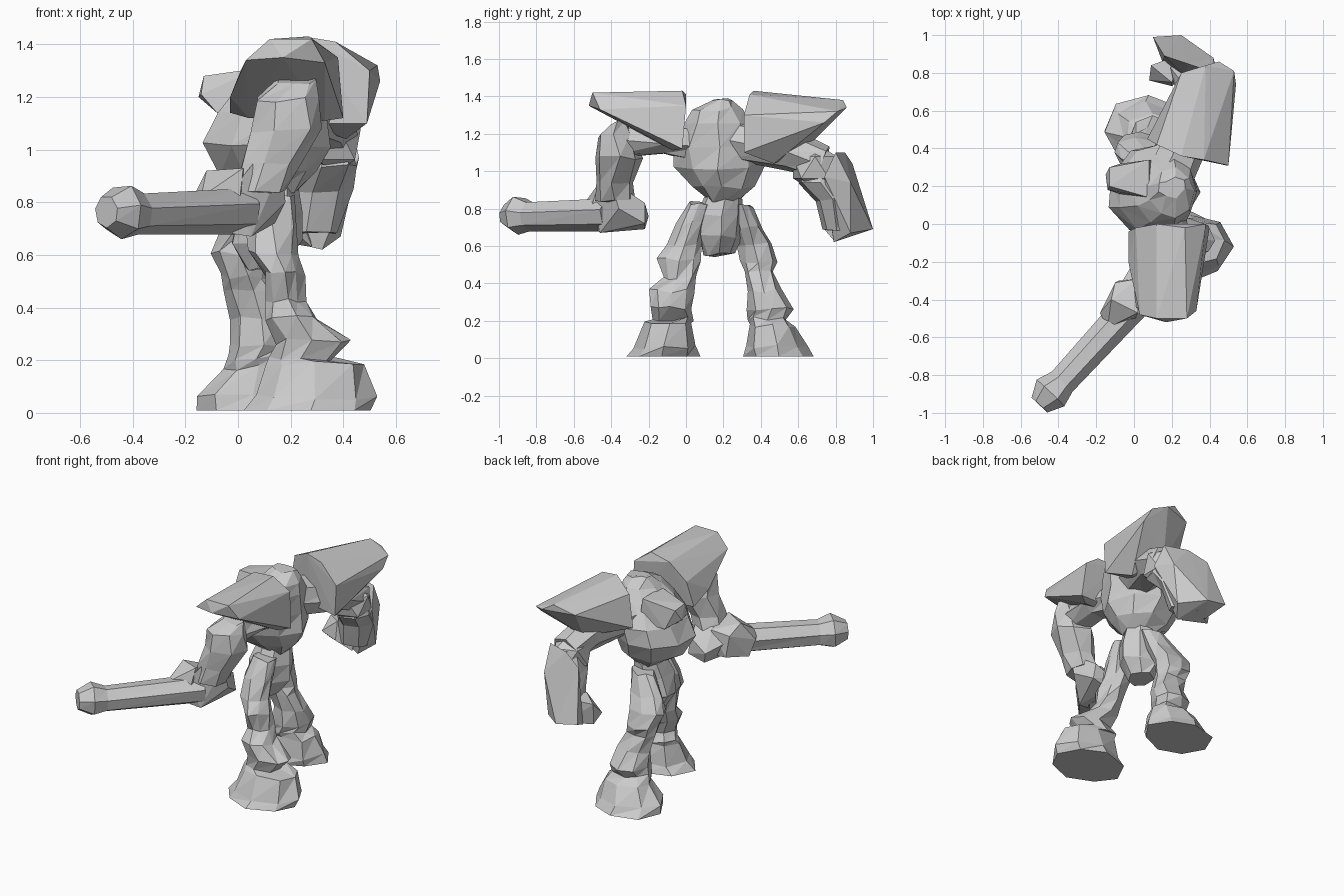
import bpy, bmesh, math, random
from mathutils import Vector, Matrix

random.seed(4)


def finish(bm, name):
    bmesh.ops.recalc_face_normals(bm, faces=bm.faces)
    me = bpy.data.meshes.new(name)
    bm.to_mesh(me)
    bm.free()
    ob = bpy.data.objects.new(name, me)
    bpy.context.collection.objects.link(ob)
    return ob


def loft(name, rings, sides=7, level=False, jitter=0.012, turn=0.0):
    """Skin rings (x, y, z, ra, rb); level keeps the rings horizontal."""
    bm = bmesh.new()
    pts = [Vector(r[:3]) for r in rings]
    loops = []
    for i, r in enumerate(rings):
        if level:
            u, v = Vector((1, 0, 0)), Vector((0, 1, 0))
        else:
            t = (pts[min(i + 1, len(pts) - 1)] - pts[max(i - 1, 0)]).normalized()
            u = t.cross(Vector((0, 0, 1))).normalized()
            v = u.cross(t)
        loop = []
        for k in range(sides):
            a = 2 * math.pi * k / sides + turn
            j = Vector([random.uniform(-jitter, jitter) for _ in range(3)])
            if r[2] < 0.02:
                j.z = 0
            loop.append(bm.verts.new(pts[i] + u * r[3] * math.cos(a) + v * r[4] * math.sin(a) + j))
        loops.append(loop)
    for a, b in zip(loops, loops[1:]):
        for k in range(sides):
            n = (k + 1) % sides
            bm.faces.new((a[k], a[n], b[n]))
            bm.faces.new((a[k], b[n], b[k]))
    bm.faces.new(loops[0])
    bm.faces.new(loops[-1])
    return finish(bm, name)


def hull(name, pts):
    bm = bmesh.new()
    for p in pts:
        bm.verts.new(p)
    res = bmesh.ops.convex_hull(bm, input=bm.verts)
    junk = [e for e in res["geom_interior"] if isinstance(e, bmesh.types.BMVert)]
    bmesh.ops.delete(bm, geom=junk, context="VERTS")
    return finish(bm, name)


def blob(name, c, r):
    bm = bmesh.new()
    bmesh.ops.create_icosphere(bm, subdivisions=1, radius=1,
                               matrix=Matrix.LocRotScale(Vector(c), None, Vector(r)))
    return finish(bm, name)


# Legs with flared feet
loft("right_leg", [
    (0.27, -0.12, 0.01, 0.24, 0.19), (0.29, -0.11, 0.06, 0.23, 0.17),
    (0.30, -0.09, 0.19, 0.19, 0.125), (0.24, -0.07, 0.21, 0.12, 0.10),
    (0.29, -0.08, 0.27, 0.15, 0.11), (0.21, -0.075, 0.36, 0.10, 0.12),
    (0.18, -0.04, 0.43, 0.08, 0.09), (0.17, -0.04, 0.53, 0.075, 0.11),
    (0.14, -0.01, 0.61, 0.09, 0.09), (0.13, 0.03, 0.72, 0.10, 0.08),
    (0.14, 0.07, 0.83, 0.08, 0.06)], 8, True)
loft("left_leg", [
    (0.07, 0.50, 0.01, 0.23, 0.19), (0.06, 0.48, 0.06, 0.22, 0.16),
    (0.09, 0.46, 0.17, 0.15, 0.13), (0.08, 0.44, 0.21, 0.12, 0.10),
    (0.09, 0.45, 0.26, 0.12, 0.12), (0.08, 0.42, 0.36, 0.11, 0.10),
    (0.05, 0.39, 0.46, 0.10, 0.085), (0.03, 0.39, 0.52, 0.10, 0.105),
    (0.01, 0.37, 0.61, 0.12, 0.09), (0.05, 0.34, 0.70, 0.11, 0.07),
    (0.11, 0.30, 0.81, 0.08, 0.05)], 8, True)

# Pelvis and torso
loft("pelvis", [
    (0.10, 0.18, 0.55, 0.07, 0.08), (0.10, 0.18, 0.65, 0.14, 0.12),
    (0.12, 0.18, 0.76, 0.12, 0.13), (0.13, 0.20, 0.86, 0.10, 0.10)], 7, True)
loft("torso", [
    (0.14, 0.20, 0.84, 0.09, 0.09), (0.12, 0.19, 0.91, 0.19, 0.17),
    (0.10, 0.18, 1.02, 0.24, 0.24), (0.12, 0.18, 1.13, 0.21, 0.25),
    (0.17, 0.17, 1.26, 0.17, 0.18), (0.20, 0.17, 1.33, 0.13, 0.13),
    (0.20, 0.19, 1.38, 0.08, 0.05)], 9, True)
hull("head", [
    (-0.14, 0.18, 1.21), (-0.13, 0.20, 1.28), (-0.13, 0.30, 1.27), (-0.15, 0.26, 1.20),
    (-0.08, 0.16, 1.14), (-0.07, 0.32, 1.14), (0.08, 0.14, 1.31), (0.08, 0.34, 1.31),
    (0.10, 0.13, 1.15), (0.10, 0.34, 1.15)])

# Shoulder pads: arched inside, thin lip outside
hull("right_shoulder_pad", [
    (-0.03, -0.04, 1.14), (0.01, -0.02, 1.30), (0.12, 0.0, 1.41), (0.27, -0.02, 1.43),
    (0.38, 0.0, 1.35), (0.40, -0.02, 1.12), (0.33, -0.07, 1.11), (0.04, -0.07, 1.12),
    (-0.03, -0.20, 1.20), (0.03, -0.48, 1.34), (0.12, -0.50, 1.42), (0.17, -0.52, 1.35),
    (0.28, -0.50, 1.42), (0.33, -0.46, 1.33)])
hull("left_shoulder_pad", [
    (0.07, 0.45, 1.16), (0.12, 0.42, 1.36), (0.25, 0.36, 1.43), (0.37, 0.34, 1.41),
    (0.50, 0.31, 1.30), (0.49, 0.31, 1.10), (0.41, 0.47, 1.04), (0.30, 0.36, 1.10),
    (0.30, 0.64, 1.12), (0.25, 0.80, 1.33), (0.38, 0.84, 1.38), (0.45, 0.86, 1.34),
    (0.53, 0.81, 1.32), (0.54, 0.74, 1.26)])

# Right arm: shoulder link, upper arm, elbow block, fist
loft("right_shoulder_link", [(0.17, 0.08, 1.14, 0.10, 0.10), (0.19, -0.12, 1.15, 0.11, 0.07),
                             (0.19, -0.36, 1.16, 0.10, 0.09)], 6)
loft("right_upper_arm", [
    (0.09, -0.38, 0.84, 0.10, 0.11), (0.12, -0.39, 0.94, 0.11, 0.10),
    (0.18, -0.36, 1.07, 0.14, 0.125), (0.18, -0.38, 1.19, 0.12, 0.09),
    (0.22, -0.36, 1.26, 0.07, 0.05)], 7, True)
hull("right_elbow", [
    (-0.02, -0.47, 0.68), (-0.03, -0.50, 0.84), (0.06, -0.46, 0.95), (0.17, -0.40, 0.95),
    (0.18, -0.36, 0.80), (0.05, -0.46, 0.67), (0.12, -0.22, 0.83), (0.14, -0.22, 0.72),
    (0.00, -0.20, 0.76), (0.02, -0.22, 0.69), (0.02, -0.30, 0.88), (-0.06, -0.30, 0.80)])
hull("right_fist", [
    (-0.14, -0.55, 0.82), (-0.18, -0.47, 0.80), (-0.16, -0.43, 0.70), (-0.12, -0.40, 0.92),
    (-0.10, -0.31, 0.86), (-0.08, -0.30, 0.72), (0.02, -0.47, 0.93), (0.02, -0.29, 0.88),
    (0.00, -0.52, 0.75), (0.03, -0.32, 0.70)])

# Gun barrel with flared muzzle
loft("gun_barrel", [
    (0.02, -0.40, 0.77, 0.09, 0.09), (-0.38, -0.835, 0.76, 0.08, 0.08),
    (-0.44, -0.895, 0.765, 0.105, 0.105), (-0.50, -0.96, 0.765, 0.06, 0.06)],
    7, jitter=0.003, turn=0.2)

# Left arm: upper arm, elbow, forearm, slab guard, hand
loft("left_upper_arm", [
    (0.20, 0.28, 1.16, 0.12, 0.12), (0.33, 0.57, 1.11, 0.12, 0.11),
    (0.36, 0.73, 1.04, 0.10, 0.10)], 7)
blob("left_elbow", (0.35, 0.69, 1.02), (0.13, 0.14, 0.13))
loft("left_forearm", [
    (0.28, 0.81, 0.68, 0.10, 0.08), (0.31, 0.79, 0.84, 0.12, 0.09),
    (0.34, 0.72, 0.94, 0.11, 0.13), (0.34, 0.71, 1.06, 0.08, 0.08)], 7, True)
hull("left_arm_guard", [
    (0.43, 0.80, 1.10), (0.28, 0.85, 1.10), (0.46, 0.74, 0.97), (0.42, 0.88, 0.94),
    (0.25, 1.00, 0.69), (0.10, 0.99, 0.72), (0.39, 0.88, 0.67), (0.32, 0.79, 0.62),
    (0.15, 0.86, 0.66), (0.16, 0.89, 1.04), (0.30, 0.75, 0.87)])
hull("left_hand", [
    (0.08, 0.76, 0.72), (0.09, 0.84, 0.80), (0.10, 0.82, 0.66), (0.20, 0.73, 0.70),
    (0.20, 0.75, 0.82), (0.28, 0.79, 0.63), (0.25, 0.90, 0.66), (0.25, 0.90, 0.82)])
